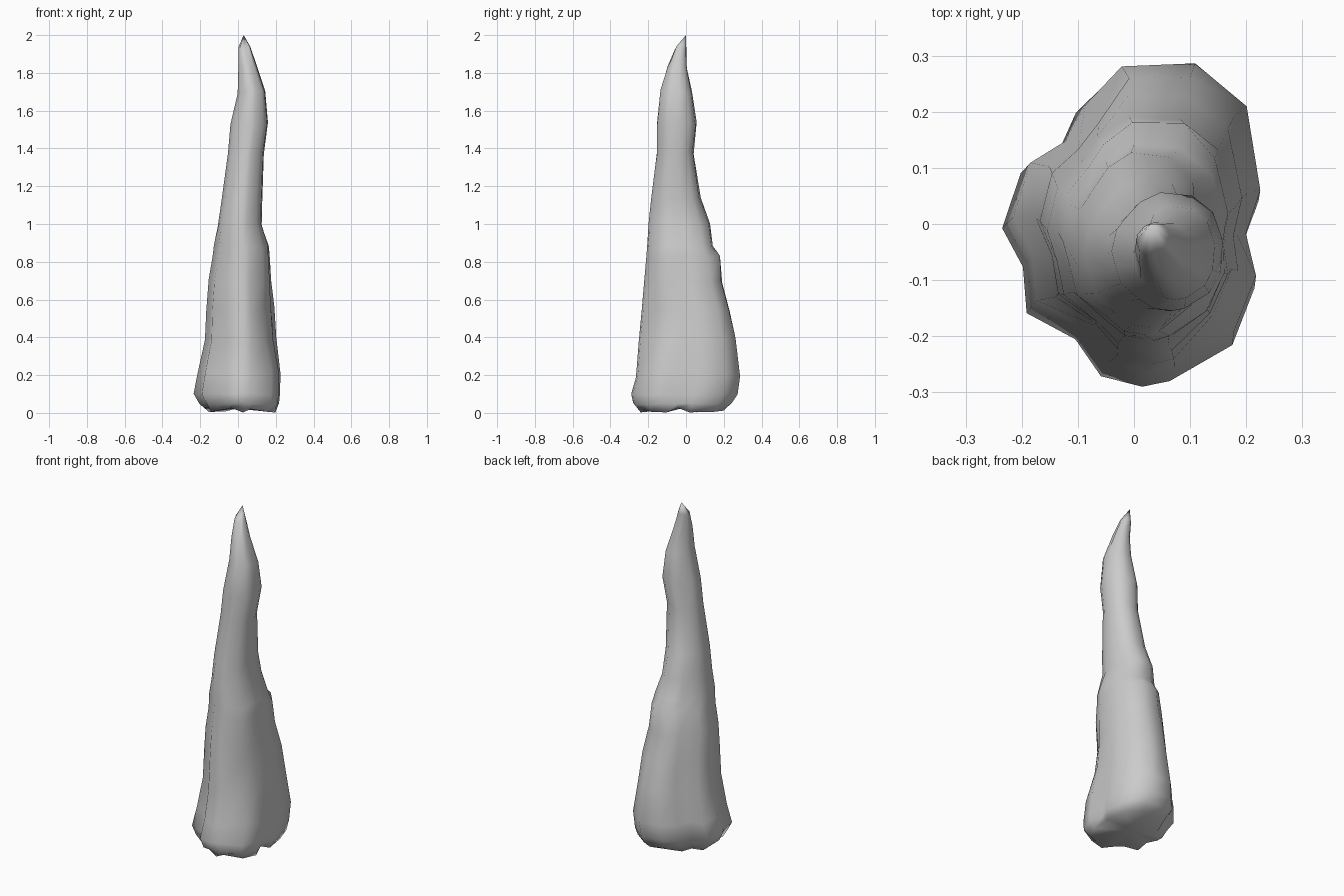
import bpy, bmesh, math, random
from mathutils import Vector

random.seed(4)

# Lumpy footprint of the spire, counter-clockwise, and its half extents
outline = [(0.232, 0.05), (0.21, 0.21), (0.11, 0.29), (-0.03, 0.28),
           (-0.10, 0.21), (-0.13, 0.135), (-0.20, 0.10), (-0.235, 0.0),
           (-0.195, -0.07), (-0.19, -0.155), (-0.10, -0.20), (-0.055, -0.27),
           (0.02, -0.29), (0.07, -0.28), (0.185, -0.215), (0.225, -0.11), (0.20, -0.03)]
HX, HY = 0.235, 0.29

# Height, left, right, front, back of each ring
rings = [(0.02, -0.18, 0.20, -0.24, 0.20),
         (0.05, -0.205, 0.22, -0.28, 0.245),
         (0.10, -0.235, 0.225, -0.29, 0.275),
         (0.20, -0.215, 0.228, -0.265, 0.29),
         (0.39, -0.175, 0.205, -0.25, 0.27),
         (0.55, -0.168, 0.195, -0.235, 0.245),
         (0.70, -0.155, 0.178, -0.222, 0.20),
         (0.82, -0.135, 0.17, -0.21, 0.18),
         (0.88, -0.127, 0.165, -0.207, 0.145),
         (1.00, -0.107, 0.127, -0.198, 0.13),
         (1.13, -0.088, 0.13, -0.185, 0.08),
         (1.38, -0.053, 0.138, -0.155, 0.042),
         (1.53, -0.04, 0.16, -0.155, 0.058),
         (1.70, -0.002, 0.145, -0.135, 0.033),
         (1.83, 0.002, 0.10, -0.10, 0.005),
         (1.93, 0.004, 0.065, -0.06, 0.002)]

# Grooves and knobs: angle in degrees, height, angular and height spread, radial amount
dents = [(-38, 0.48, 16, 0.14, -0.045), (80, 0.58, 18, 0.14, -0.02),
         (120, 0.40, 14, 0.18, -0.025), (75, 0.82, 22, 0.03, 0.015)]


def shape(angle, z):
    """Radial scale from the grooves and knobs."""
    s = 0.0
    for a, h, da, dh, amount in dents:
        d = (math.degrees(angle) - a + 180) % 360 - 180
        s += amount * math.exp(-(d / da) ** 2 - ((z - h) / dh) ** 2)
    return s


# Loft the rings, easing from lumpy footprint to a rounder section
bm = bmesh.new()
loops = []
for i, (z, x0, x1, y0, y1) in enumerate(rings):
    blend = min(0.75, z * 0.7)
    loop = []
    for px, py in outline:
        u, v = px / HX, py / HY
        a = math.atan2(v, u)
        u += (math.cos(a) - u) * blend
        v += (math.sin(a) - v) * blend
        p = Vector(((x0 + x1) / 2 + u * (x1 - x0) / 2,
                    (y0 + y1) / 2 + v * (y1 - y0) / 2, z))
        push = shape(a, z)
        p.x += push * math.cos(a)
        p.y += push * math.sin(a)
        p.z += random.uniform(-0.012, 0.012) * (1 if z > 0.15 else 0.5)
        if i == 0:
            p.z = random.uniform(0.0, 0.03)
        loop.append(bm.verts.new(p))
    loops.append(loop)

n = len(outline)
for low, high in zip(loops, loops[1:]):
    for i in range(n):
        j = (i + 1) % n
        bm.faces.new((low[i], low[j], high[j], high[i]))

# Pointed tip and closed underside
tip = bm.verts.new((0.03, 0.0, 2.0))
base = bm.verts.new((0.0, -0.02, 0.025))
for i in range(n):
    j = (i + 1) % n
    bm.faces.new((loops[-1][i], loops[-1][j], tip))
    bm.faces.new((loops[0][j], loops[0][i], base))
bmesh.ops.recalc_face_normals(bm, faces=bm.faces)
for f in bm.faces:
    f.smooth = True

mesh = bpy.data.meshes.new("rock_spire")
bm.to_mesh(mesh)
bm.free()
spire = bpy.data.objects.new("rock_spire", mesh)
bpy.context.collection.objects.link(spire)
